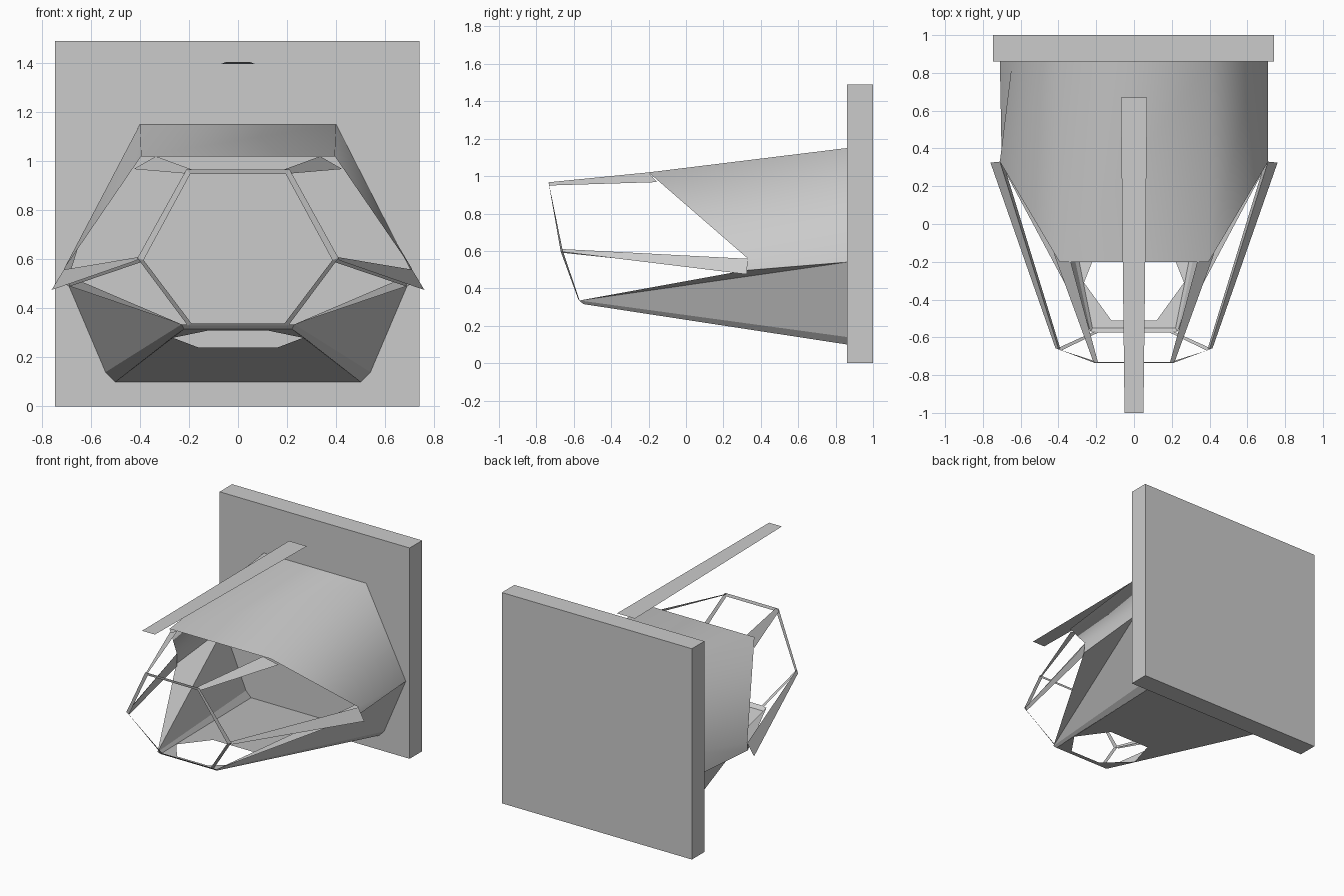
import bpy

if "Cube" in bpy.data.objects:
    bpy.data.objects.remove(bpy.data.objects["Cube"])


def mesh(name, verts, faces, smooth=False):
    me = bpy.data.meshes.new(name)
    me.from_pydata(verts, [], faces)
    me.update()
    ob = bpy.data.objects.new(name, me)
    bpy.context.collection.objects.link(ob)
    if smooth:
        for p in me.polygons:
            p.use_smooth = True
    return ob


def mirrored(half):
    """Right-hand points, then the same points reversed on the left."""
    return half + [(-x, y, z) for x, y, z in reversed(half)]


def loft(name, a, b, smooth=False):
    n = len(a)
    faces = [(i, i + 1, n + i + 1, n + i) for i in range(n - 1)]
    return mesh(name, a + b, faces, smooth)


# back plate
bpy.ops.mesh.primitive_cube_add(size=1, location=(-0.003, 0.93, 0.745))
plate = bpy.context.object
plate.name = "back_plate"
plate.scale = (1.486, 0.14, 1.49)

# thin strip floating above the body
mesh("top_strip", [(-0.07, 0.67, 1.396), (0.07, 0.67, 1.396),
                   (0.05, -1, 1.404), (-0.05, -1, 1.404)], [(3, 2, 1, 0)])

# upper shell, open at the front
front = [(0.70, 0.31, 0.495), (0.71, 0.33, 0.56), (0.395, -0.2, 1.02)]
back = [(0.71, 0.86, 0.54), (0.645, 0.86, 0.67), (0.40, 0.86, 1.15)]
loft("upper_shell", mirrored(back), mirrored(front), True)

# lower shell sides
for s, side in ((1, "right"), (-1, "left")):
    pts = [(0.71, 0.86, 0.54), (0.70, 0.31, 0.495), (0.23, -0.57, 0.335),
           (0.54, 0.86, 0.14), (0.22, -0.55, 0.316), (0.50, 0.86, 0.10)]
    mesh("lower_side_" + side, [(s * x, y, z) for x, y, z in pts],
         [f[::s] for f in ((0, 1, 2), (0, 2, 3), (3, 2, 4, 5))])

# floor with a six-sided opening
outer = mirrored([(0.22, -0.55, 0.316), (0.27, -0.31, 0.28), (0.50, 0.86, 0.10)])
hole = mirrored([(0.12, -0.51, 0.31), (0.265, -0.31, 0.28), (0.16, -0.05, 0.24)])
mesh("floor", outer + hole,
     [(i, (i + 1) % 6, 6 + (i + 1) % 6, 6 + i) for i in range(6)])
mesh("floor_lip", [(-0.23, -0.57, 0.335), (0.23, -0.57, 0.335),
                   (0.22, -0.55, 0.316), (-0.22, -0.55, 0.316)], [(3, 2, 1, 0)])

# six-sided front window frame
rim = mirrored([(0.21, -0.735, 0.967), (0.41, -0.66, 0.605), (0.205, -0.567, 0.33)])
inner = mirrored([(0.195, -0.73, 0.947), (0.385, -0.67, 0.597), (0.19, -0.575, 0.339)])
mesh("front_window_frame", rim + inner,
     [(i, 6 + i, 6 + (i + 1) % 6, (i + 1) % 6) for i in range(6)])

# tapered bars from the window frame back to the shell
for s, side in ((1, "right"), (-1, "left")):
    def flip(pts):
        return [(s * x, y, z) for x, y, z in pts]
    mesh("upper_bar_" + side, flip([(0.19, -0.735, 0.967), (0.215, -0.73, 0.95),
                                    (0.425, -0.155, 0.968), (0.335, -0.2, 1.02)]),
         [(0, 1, 2, 3)[::s]])
    mesh("side_bar_" + side, flip([(0.40, -0.66, 0.61), (0.415, -0.66, 0.595), (0.39, -0.66, 0.59),
                                   (0.71, 0.33, 0.558), (0.76, 0.325, 0.475), (0.685, 0.30, 0.49)]),
         [f[::s] for f in ((0, 1, 4, 3), (2, 0, 3, 5))])
